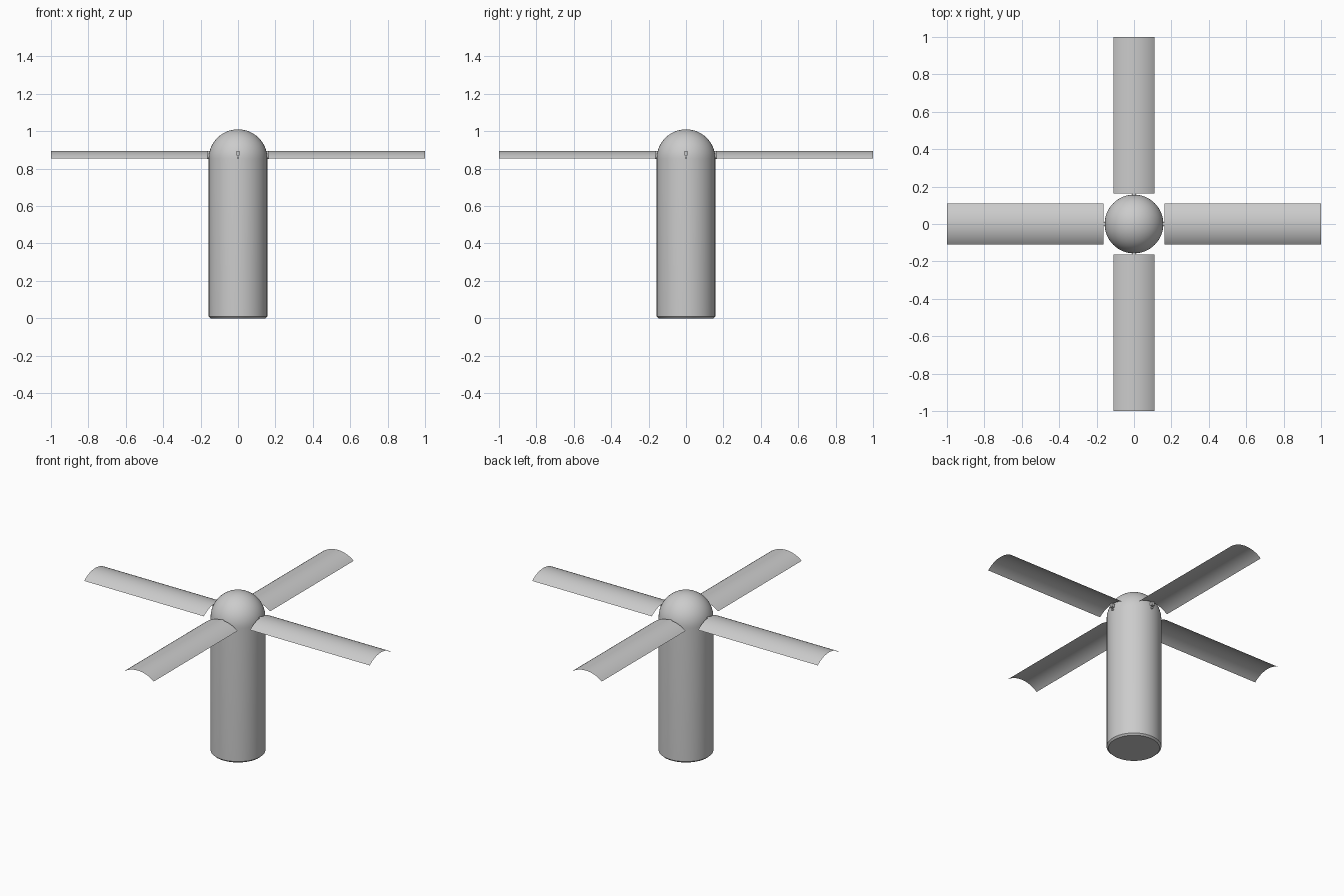
import bpy, bmesh, math
from mathutils import Matrix, Vector

cube = bpy.data.objects.get("Cube")
if cube:
    bpy.data.objects.remove(cube, do_unlink=True)

grey = bpy.data.materials.new("light grey")
grey.use_nodes = True
grey.diffuse_color = (0.6, 0.6, 0.6, 1)
grey.node_tree.nodes["Principled BSDF"].inputs["Base Color"].default_value = (0.6, 0.6, 0.6, 1)

R, SHOULDER = 0.157, 0.853          # body radius, height where the dome starts
HALF_W, RISE, BASE_Z = 0.11, 0.04, 0.855   # blade half width, arch height, edge height
INNER, OUTER = 0.162, 1.0


def finish(name, bm, angle=35):
    bmesh.ops.recalc_face_normals(bm, faces=bm.faces)
    mesh = bpy.data.meshes.new(name)
    bm.to_mesh(mesh)
    bm.free()
    ob = bpy.data.objects.new(name, mesh)
    bpy.context.collection.objects.link(ob)
    mesh.materials.append(grey)
    bpy.ops.object.select_all(action='DESELECT')
    ob.select_set(True)
    bpy.context.view_layer.objects.active = ob
    bpy.ops.object.shade_smooth_by_angle(angle=math.radians(angle))
    return ob


# Body: chamfered cylinder with a hemispherical dome, spun from a profile
profile = [(0, 0), (R - 0.01, 0), (R, 0.01)]
profile += [(R * math.cos(a), SHOULDER + R * math.sin(a))
            for a in (math.pi / 2 * i / 16 for i in range(16))]
profile.append((0, SHOULDER + R))
bm = bmesh.new()
verts = [bm.verts.new((r, 0, z)) for r, z in profile]
edges = [bm.edges.new(pair) for pair in zip(verts, verts[1:])]
bmesh.ops.spin(bm, geom=verts + edges, cent=(0, 0, 0), axis=(0, 0, 1),
               angle=math.tau, steps=64)
bmesh.ops.remove_doubles(bm, verts=bm.verts, dist=1e-5)
finish("body", bm)


# Blade: thin arched sheet, convex side up
def blade(name, turn):
    arc_r = (HALF_W ** 2 + RISE ** 2) / (2 * RISE)
    half = math.asin(HALF_W / arc_r)
    bm = bmesh.new()
    rows = []
    for i in range(17):
        a = half * (i / 8 - 1)
        y, z = arc_r * math.sin(a), BASE_Z + RISE - arc_r * (1 - math.cos(a))
        rows.append([bm.verts.new((x, y, z)) for x in (INNER, OUTER)])
    for p, q in zip(rows, rows[1:]):
        bm.faces.new((p[0], p[1], q[1], q[0]))
    bmesh.ops.solidify(bm, geom=bm.faces[:], thickness=0.002)
    bm.transform(turn)
    finish(name, bm)


# Hinge: small lug on the body with a pin below it
def hinge(name, turn):
    bm = bmesh.new()
    bmesh.ops.create_cube(bm, size=1, matrix=Matrix.Translation((0.161, 0, 0.882))
                          @ Matrix.Diagonal((0.022, 0.018, 0.022, 1)))
    bmesh.ops.create_cone(bm, cap_ends=True, segments=12, radius1=0.006, radius2=0.006,
                          depth=0.016, matrix=Matrix.Translation((0.159, 0, 0.858))
                          @ Matrix.Rotation(math.pi / 2, 4, 'Y'))
    bm.transform(turn)
    finish(name, bm)


for k, side in enumerate(("left", "back", "right", "front")):
    turn = Matrix.Rotation(k * math.pi / 2, 4, 'Z')
    blade(side + "_blade", turn)
    hinge(side + "_hinge", turn)
